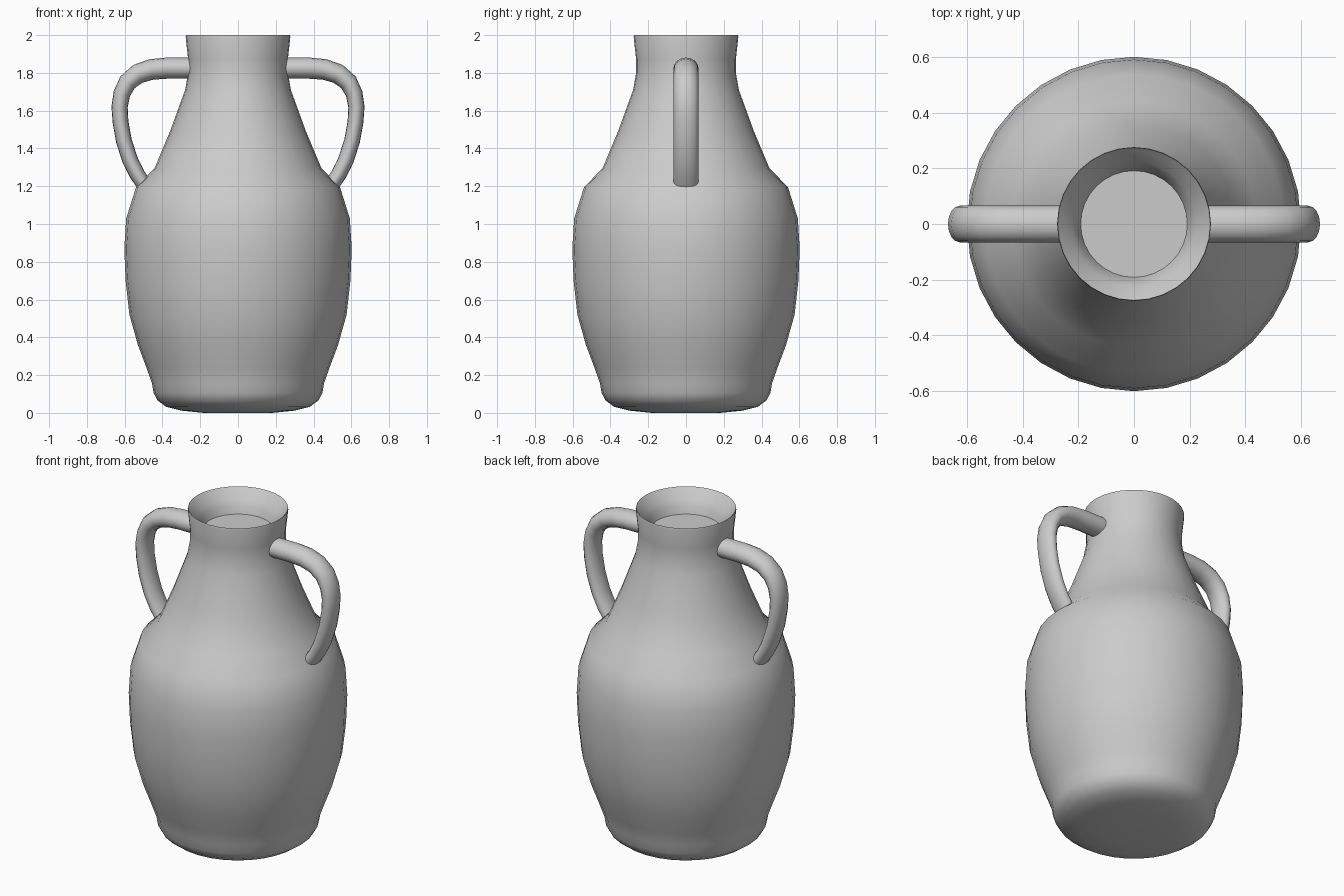
import bpy, bmesh, math
from mathutils import Vector

if "Cube" in bpy.data.objects:
    bpy.data.objects.remove(bpy.data.objects["Cube"])


def finish(name, bm, angle):
    bmesh.ops.recalc_face_normals(bm, faces=bm.faces)
    mesh = bpy.data.meshes.new(name)
    bm.to_mesh(mesh)
    bm.free()
    ob = bpy.data.objects.new(name, mesh)
    bpy.context.collection.objects.link(ob)
    bpy.ops.object.select_all(action='DESELECT')
    bpy.context.view_layer.objects.active = ob
    ob.select_set(True)
    bpy.ops.object.shade_smooth_by_angle(angle=math.radians(angle))
    return ob


def bridge(bm, rings):
    n = len(rings[0])
    for a, b in zip(rings, rings[1:]):
        for i in range(n):
            j = (i + 1) % n
            bm.faces.new((a[i], a[j], b[j], b[i]))
    bm.faces.new(rings[0])
    bm.faces.new(rings[-1])


# Jar body: outer profile, flared lip and shallow plugged mouth (radius, height)
PROFILE = [(.18, 0), (.30, .012), (.38, .032), (.425, .065), (.447, .105),
           (.455, .155), (.485, .24), (.53, .36), (.575, .52), (.595, .7),
           (.602, .87), (.592, 1.03), (.54, 1.195), (.442, 1.295),
           (.36, 1.49), (.28, 1.71), (.264, 1.80), (.264, 1.87), (.277, 1.99), (.275, 2.0),
           (.262, 1.985), (.225, 1.945), (.205, 1.91), (.192, 1.87)]
SIDES = 32
bm = bmesh.new()
rings = [[bm.verts.new((r * math.cos(math.tau * i / SIDES),
                        r * math.sin(math.tau * i / SIDES), z))
          for i in range(SIDES)] for r, z in PROFILE]
bridge(bm, rings)
finish("jar_body", bm, 50)

# Handles: oval tube (x, z, in-plane half thickness), mirrored to the left
PATH = [(.22, 1.825, .056), (.38, 1.825, .056), (.46, 1.818, .055),
        (.53, 1.795, .053), (.585, 1.75, .049), (.615, 1.69, .045),
        (.627, 1.62, .043), (.622, 1.54, .042), (.604, 1.44, .042),
        (.572, 1.34, .042), (.535, 1.265, .041), (.495, 1.205, .040)]
bm = bmesh.new()
rings = []
for k, (x, z, h) in enumerate(PATH):
    a, b = PATH[max(k - 1, 0)], PATH[min(k + 1, len(PATH) - 1)]
    t = Vector((b[0] - a[0], 0, b[1] - a[1])).normalized()
    normal = Vector((-t.z, 0, t.x))
    ring = []
    for i in range(16):
        ang = math.tau * i / 16
        p = Vector((x, .066 * math.sin(ang), z)) + normal * h * math.cos(ang)
        ring.append(bm.verts.new(p))
    rings.append(ring)
bridge(bm, rings)
handle = finish("handles", bm, 50)
mirror = handle.modifiers.new("mirror", 'MIRROR')
mirror.use_axis = (True, False, False)
mirror.use_mirror_merge = False
